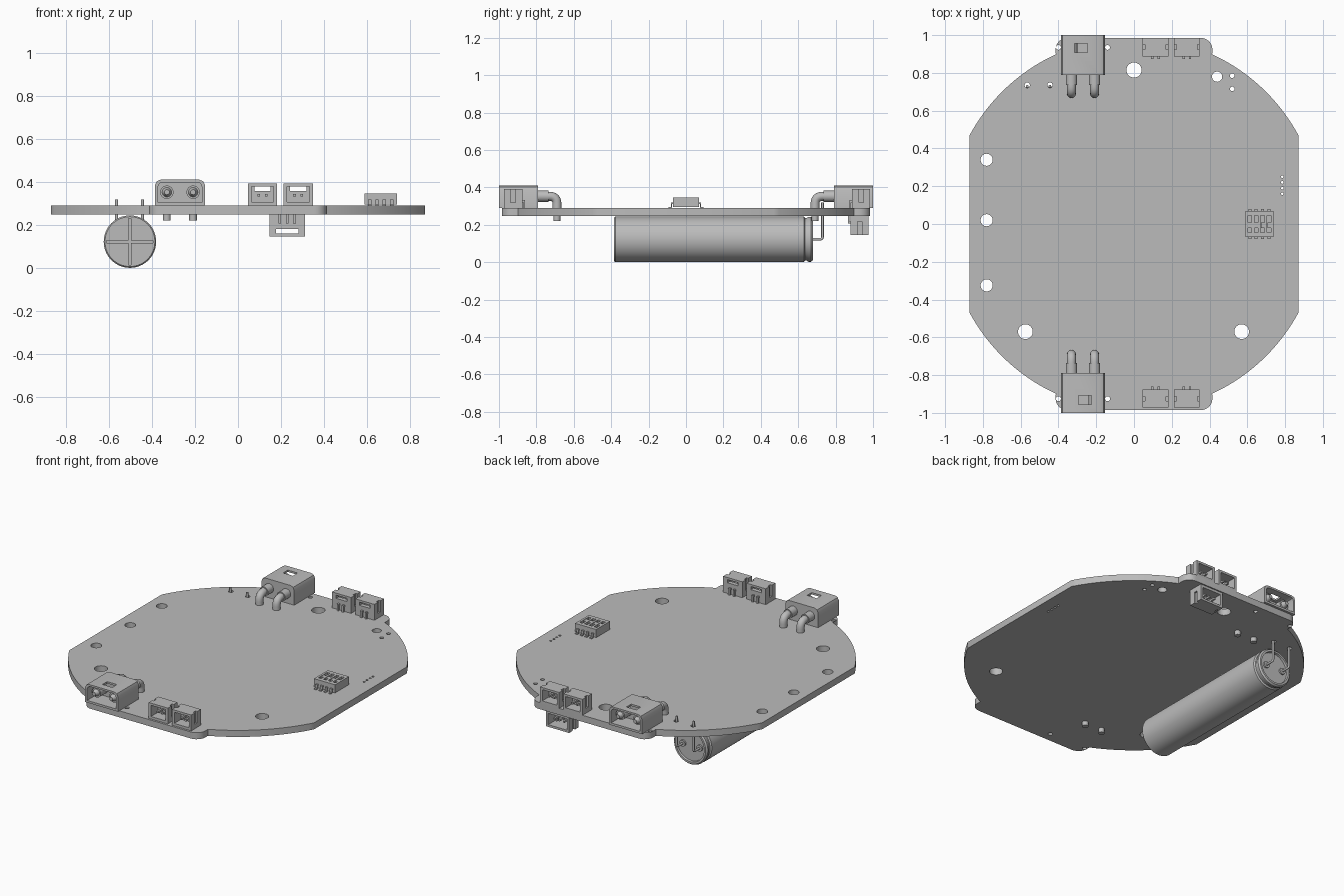
import bpy, bmesh, math
from mathutils import Matrix, Vector

cube = bpy.data.objects.get("Cube")
if cube:
    bpy.data.objects.remove(cube, do_unlink=True)

grey = bpy.data.materials.new("plain grey")
grey.use_nodes = True
grey.diffuse_color = (0.5, 0.5, 0.5, 1)
grey.node_tree.nodes["Principled BSDF"].inputs["Base Color"].default_value = (0.5, 0.5, 0.5, 1)

BOTTOM, TOP = 0.248, 0.29


def finish(ob):
    me = ob.data
    me.materials.clear()
    me.materials.append(grey)
    for p in me.polygons:
        p.use_smooth = True
    me.set_sharp_from_angle(angle=math.radians(35))
    return ob


def new_object(name, bm):
    bmesh.ops.recalc_face_normals(bm, faces=bm.faces)
    me = bpy.data.meshes.new(name)
    bm.to_mesh(me)
    bm.free()
    ob = bpy.data.objects.new(name, me)
    bpy.context.collection.objects.link(ob)
    return finish(ob)


def add_box(bm, a, b):
    lo = Vector([min(p) for p in zip(a, b)])
    hi = Vector([max(p) for p in zip(a, b)])
    m = Matrix.Translation((lo + hi) / 2) @ Matrix.Diagonal((*(hi - lo), 1))
    bmesh.ops.create_cube(bm, size=1, matrix=m)


def add_rod(bm, a, b, r, r2=None, sides=32):
    a, b = Vector(a), Vector(b)
    rot = Vector((0, 0, 1)).rotation_difference(b - a).to_matrix().to_4x4()
    bmesh.ops.create_cone(bm, cap_ends=True, segments=sides, radius1=r, radius2=r if r2 is None else r2,
                          depth=(b - a).length, matrix=Matrix.Translation((a + b) / 2) @ rot)


def add_prism(bm, ring_a, ring_b):
    va = [bm.verts.new(p) for p in ring_a]
    vb = [bm.verts.new(p) for p in ring_b]
    bm.faces.new(va)
    bm.faces.new(vb[::-1])
    for i in range(len(va)):
        j = (i + 1) % len(va)
        bm.faces.new((va[i], vb[i], vb[j], va[j]))


def cut(ob, *cutters):
    """Carve each cutter mesh out of the object and bake the result."""
    for bm in cutters:
        tool = new_object("cutter", bm)
        tool.hide_render = True
        mod = ob.modifiers.new("cut", "BOOLEAN")
        mod.object, mod.operation, mod.solver = tool, "DIFFERENCE", "EXACT"
        dg = bpy.context.evaluated_depsgraph_get()
        me = bpy.data.meshes.new_from_object(ob.evaluated_get(dg))
        ob.modifiers.clear()
        ob.data = me
        bpy.data.objects.remove(tool, do_unlink=True)
    return finish(ob)


def wire(name, points, r, bend=0.03):
    """Round wire through the points with rounded corners."""
    pts = [Vector(p) for p in points]
    path = [pts[0]]
    for p, c, n in zip(pts, pts[1:], pts[2:]):
        a, b = c + (p - c).normalized() * bend, c + (n - c).normalized() * bend
        path += [a.lerp(c, t).lerp(c.lerp(b, t), t) for t in (i / 6 for i in range(7))]
    path.append(pts[-1])
    cu = bpy.data.curves.new(name, "CURVE")
    cu.dimensions, cu.bevel_depth, cu.bevel_resolution, cu.use_fill_caps = "3D", r, 4, True
    sp = cu.splines.new("POLY")
    sp.points.add(len(path) - 1)
    for q, p in zip(sp.points, path):
        q.co = (*p, 1)
    tmp = bpy.data.objects.new("path", cu)
    bpy.context.collection.objects.link(tmp)
    dg = bpy.context.evaluated_depsgraph_get()
    me = bpy.data.meshes.new_from_object(tmp.evaluated_get(dg))
    bpy.data.objects.remove(tmp, do_unlink=True)
    ob = bpy.data.objects.new(name, me)
    bpy.context.collection.objects.link(ob)
    return finish(ob)


# Circuit board: round with flat sides and a tab at each end
def arc(cx, cy, r, a, b, n):
    return [(cx + r * math.cos(a + (b - a) * i / n), cy + r * math.sin(a + (b - a) * i / n)) for i in range(n + 1)]


quarter = arc(0, 0, 0.989, math.atan2(0.47, 0.87), math.atan2(0.9, 0.415), 20)
quarter += arc(0.355, 0.925, 0.06, 0, math.pi / 2, 6)
half = quarter + [(-x, y) for x, y in reversed(quarter)]
outline = half + [(x, -y) for x, y in reversed(half)]
bm = bmesh.new()
add_prism(bm, [(x, y, BOTTOM) for x, y in outline], [(x, y, TOP) for x, y in outline])
board = new_object("circuit_board", bm)

holes = [(0, 0.815, 0.04), (-0.575, -0.57, 0.039), (0.57, -0.57, 0.039), (0.44, 0.78, 0.027)]
holes += [(-0.78, y, 0.032) for y in (0.34, 0.02, -0.325)]
holes += [(0.52, y, 0.012) for y in (0.785, 0.715)]
holes += [(x, 0.735, 0.014) for x in (-0.565, -0.445)]
holes += [(x, y, 0.013) for x in (-0.4, -0.14) for y in (0.935, -0.925)]
holes += [(0.785, 0.16 + 0.03 * i, 0.007) for i in range(4)]
drill = bmesh.new()
for x, y, r in holes:
    add_rod(drill, (x, y, 0.2), (x, y, 0.35), r)
cut(board, drill)


# Power connectors: hollow shell, two contact pins, bent solder tails
def power_connector(side, s, mouth):
    cx = -0.27

    def at(x, y, z):
        return (cx + s * x, s * (y - mouth), TOP + z)

    def shell(bm, w, z0, z1, c, y0, y1):
        ring = [(-w, z0), (w, z0), (w, z1 - c), (w - 0.3 * c, z1 - 0.3 * c), (w - c, z1),
                (c - w, z1), (0.3 * c - w, z1 - 0.3 * c), (-w, z1 - c)]
        add_prism(bm, [at(x, y0, z) for x, z in ring], [at(x, y1, z) for x, z in ring])

    bm, cavity, window = bmesh.new(), bmesh.new(), bmesh.new()
    shell(bm, 0.116, 0, 0.12, 0.025, 0, 0.21)
    shell(cavity, 0.102, 0.014, 0.108, 0.02, -0.02, 0.11)
    add_box(window, at(-0.025, 0.045, 0.08), at(0.045, 0.093, 0.15))
    cut(new_object(side + "_power_shell", bm), cavity, window)
    bm = bmesh.new()
    for x in (-0.061, 0.061):
        add_rod(bm, at(x, 0.12, 0.062), at(x, 0.035, 0.062), 0.031)
        add_rod(bm, at(x, 0.035, 0.062), at(x, 0.01, 0.062), 0.022, 0.012)
        add_rod(bm, at(x, 0.2, 0.062), at(x, 0.265, 0.062), 0.03)
        add_rod(bm, at(x, 0.31, 0), at(x, 0.31, -0.07), 0.018)
        wire(side + "_power_tail", [at(x, 0.25, 0.062), at(x, 0.31, 0.062), at(x, 0.31, -0.02)], 0.024, 0.04)
    new_object(side + "_power_pins", bm)


power_connector("front", 1, 1.0)
power_connector("back", -1, 1.0)


# Signal sockets: open shell, contacts inside, legs at the rear
def socket(name, cx, w, s, mouth, pins, up=1):
    base = TOP if up > 0 else BOTTOM

    def at(x, y, z):
        return (cx + x, s * (y - mouth), base + up * z)

    h = w / 2
    bm, cavity, window, slots = (bmesh.new() for _ in range(4))
    add_box(bm, at(-h, 0, 0), at(h, 0.097, 0.102))
    add_box(cavity, at(0.016 - h, -0.02, 0.016), at(h - 0.016, 0.07, 0.088))
    add_box(window, at(0.03 - h, 0.05, 0.068), at(h - 0.03, 0.12, 0.0885))
    for d in (-1, 1):
        add_box(slots, at(d * (h - 0.012), 0.035, 0.03), at(d * (h + 0.02), 0.06, 0.12))
    cut(new_object(name + "_shell", bm), cavity, window, slots)
    bm = bmesh.new()
    for i in range(pins):
        x = (i - (pins - 1) / 2) * 0.034
        add_box(bm, at(x - 0.006, 0.015, 0.042), at(x + 0.006, 0.08, 0.054))
        add_box(bm, at(x - 0.006, 0.09, 0.03), at(x + 0.006, 0.112, 0.042))
        add_box(bm, at(x - 0.006, 0.102, -0.03), at(x + 0.006, 0.112, 0.042))
    new_object(name + "_contacts", bm)


for i, x in enumerate((0.114, 0.28)):
    socket("front_socket_%d" % (i + 1), x, 0.136, 1, 0.972, 2)
    socket("back_socket_%d" % (i + 1), x, 0.136, -1, 0.985, 2)
socket("underside_socket", 0.229, 0.165, -1, 0.977, 3, up=-1)

# Switch block with four sliders and gull-wing leads
bm, slots = bmesh.new(), bmesh.new()
sx = 0.664
add_box(bm, (sx - 0.075, -0.07, TOP + 0.004), (sx + 0.075, 0.07, TOP + 0.056))
leads = bmesh.new()
for i in range(4):
    x = sx + (i - 1.5) * 0.034
    add_box(slots, (x - 0.01, -0.045, TOP + 0.036), (x + 0.01, 0.045, TOP + 0.08))
    add_box(leads, (x - 0.009, -0.02, TOP + 0.03), (x + 0.009, 0.008, TOP + 0.054))
    for d in (-1, 1):
        add_box(leads, (x - 0.008, d * 0.065, TOP + 0.02), (x + 0.008, d * 0.08, TOP + 0.028))
        add_box(leads, (x - 0.008, d * 0.074, TOP), (x + 0.008, d * 0.08, TOP + 0.028))
        add_box(leads, (x - 0.008, d * 0.074, TOP), (x + 0.008, d * 0.093, TOP + 0.006))
cut(new_object("switch_body", bm), slots)
new_object("switch_sliders_and_leads", leads)

# Capacitor can: turned profile along y with a crimped end
cap_x, cap_z = -0.503, 0.122
profile = [(0, -0.385), (0.116, -0.385), (0.122, -0.378), (0.122, 0.63), (0.114, 0.637), (0.114, 0.645),
           (0.12, 0.655), (0.12, 0.668), (0.112, 0.678), (0.1, 0.678), (0.098, 0.664), (0, 0.664)]
bm = bmesh.new()
vs = [bm.verts.new((cap_x + r, y, cap_z)) for r, y in profile]
es = [bm.edges.new(p) for p in zip(vs, vs[1:])]
bmesh.ops.spin(bm, geom=vs + es, cent=(cap_x, 0, cap_z), axis=(0, 1, 0), angle=math.tau, steps=64)
bmesh.ops.remove_doubles(bm, verts=bm.verts, dist=0.0001)
can = new_object("capacitor_can", bm)
groove_a, groove_b = bmesh.new(), bmesh.new()
add_box(groove_a, (cap_x - 0.108, -0.4, cap_z - 0.006), (cap_x + 0.108, -0.377, cap_z + 0.006))
add_box(groove_b, (cap_x - 0.006, -0.4, cap_z - 0.108), (cap_x + 0.006, -0.377, cap_z + 0.108))
cut(can, groove_a, groove_b)
bungs = bmesh.new()
for x in (-0.565, -0.445):
    add_rod(bungs, (x, 0.655, cap_z), (x, 0.674, cap_z), 0.02)
    wire("capacitor_lead", [(x, 0.66, cap_z), (x, 0.73, cap_z), (x, 0.73, 0.318)], 0.007, 0.015)
new_object("capacitor_bungs", bungs)
